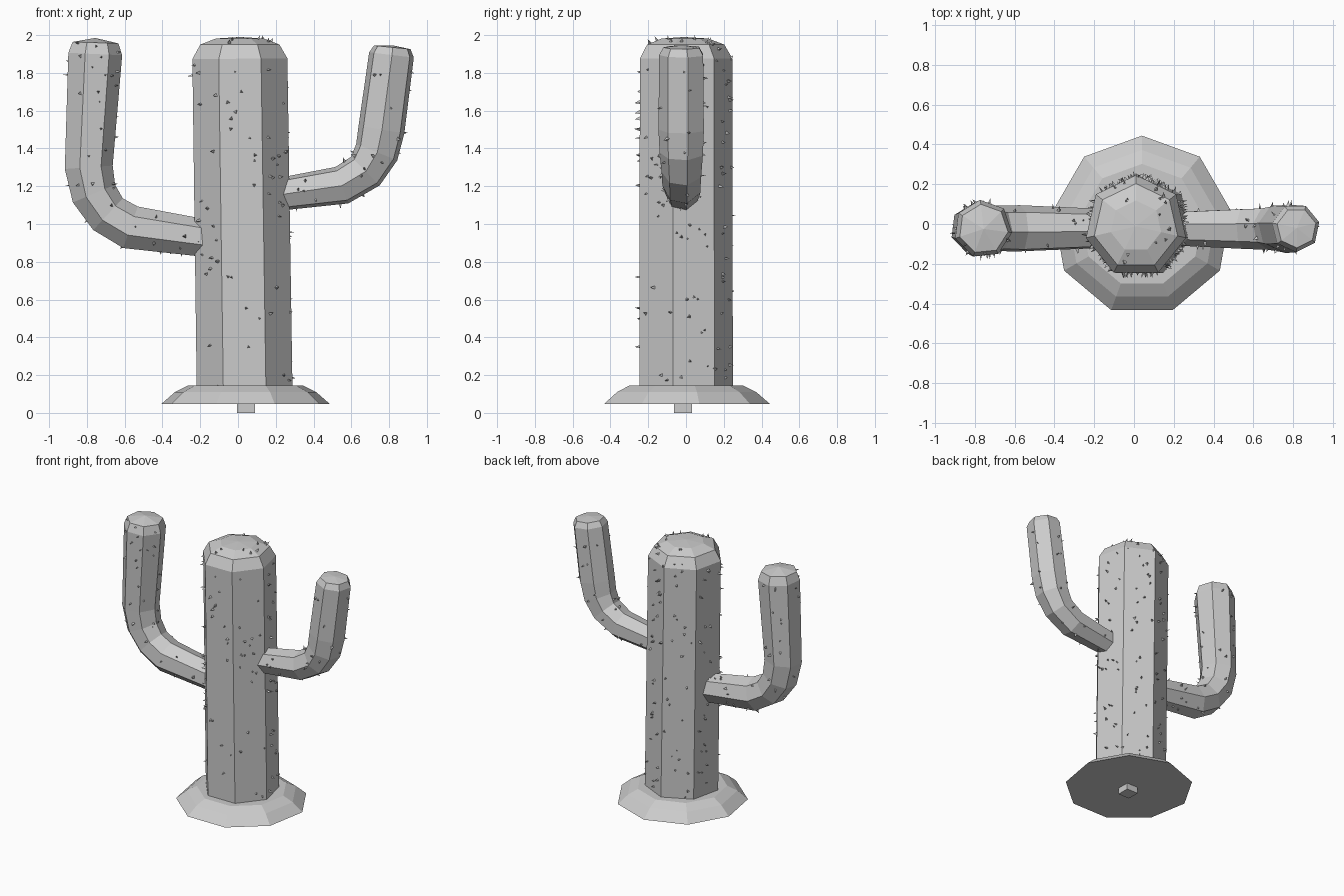
import bpy, bmesh, math, random
from mathutils import Vector

if "Cube" in bpy.data.objects:
    bpy.data.objects.remove(bpy.data.objects["Cube"])

random.seed(4)

grey = bpy.data.materials.new("plain grey")
grey.diffuse_color = (0.6, 0.6, 0.6, 1)
grey.use_nodes = True
grey.node_tree.nodes["Principled BSDF"].inputs["Base Color"].default_value = grey.diffuse_color


def finish(bm, name):
    bmesh.ops.recalc_face_normals(bm, faces=bm.faces)
    me = bpy.data.meshes.new(name)
    bm.to_mesh(me)
    bm.free()
    me.materials.append(grey)
    ob = bpy.data.objects.new(name, me)
    bpy.context.collection.objects.link(ob)
    return ob


def loft(name, path, sides, turn, side=1, y=0.0, tip=None):
    """Tube through (x, z, radius) points lying in the xz plane, closed at both ends."""
    bm = bmesh.new()
    rings = []
    pts = [Vector((p[0], y, p[1])) for p in path]
    for i, p in enumerate(pts):
        t = Vector((0, 0, 0))
        if i > 0:
            t += (p - pts[i - 1]).normalized()
        if i < len(pts) - 1:
            t += (pts[i + 1] - p).normalized()
        t.normalize()
        n = Vector((t.z, 0, -t.x)) * side
        ring = []
        for k in range(sides):
            a = math.radians(turn + 360 * k / sides)
            ring.append(bm.verts.new(p + path[i][2] * (math.cos(a) * n + math.sin(a) * Vector((0, 1, 0)))))
        rings.append(ring)
    for r0, r1 in zip(rings, rings[1:]):
        for k in range(sides):
            j = (k + 1) % sides
            bm.faces.new((r0[k], r0[j], r1[j], r1[k]))
    bm.faces.new(rings[0])
    if tip:
        top = bm.verts.new((tip[0], y, tip[1]))
        for k in range(sides):
            bm.faces.new((rings[-1][k], rings[-1][(k + 1) % sides], top))
    else:
        bm.faces.new(rings[-1])
    return finish(bm, name)


def add_spikes(name, part, count, keep):
    """Scatter little three-sided thorns over the side faces of a part."""
    me = part.data
    faces = [f for f in me.polygons if len(f.vertices) == 4]
    areas = [f.area for f in faces]
    bm = bmesh.new()
    made = 0
    while made < count:
        f = random.choices(faces, areas)[0]
        a, b, c, d = (me.vertices[v].co for v in f.vertices)
        p = a.lerp(b, random.random()).lerp(d.lerp(c, random.random()), random.random())
        if not keep(p):
            continue
        n = f.normal
        u = n.orthogonal().normalized()
        w = n.cross(u)
        r, h = random.uniform(0.006, 0.014), random.uniform(0.014, 0.03)
        spin = random.uniform(0, 6.28)
        base = [bm.verts.new(p - n * 0.004 + r * (math.cos(spin + q * 2.094) * u + math.sin(spin + q * 2.094) * w))
                for q in range(3)]
        lean = u * random.uniform(-0.008, 0.008) + w * random.uniform(-0.008, 0.008)
        apex = bm.verts.new(p + n * h + lean)
        bm.faces.new(base)
        for q in range(3):
            bm.faces.new((base[q], base[(q + 1) % 3], apex))
        made += 1
    return finish(bm, name)


# Trunk, leaning slightly, with a domed top
trunk = loft("trunk", [(0.036, 0.06, 0.26), (0.01, 1.875, 0.258), (0.01, 1.95, 0.215), (0.01, 1.982, 0.13)],
             7, 90, y=-0.012, tip=(0.01, 1.99))

# Arms, bending upward
left_arm = loft("left_arm", [(-0.12, 0.915, 0.10), (-0.57, 0.98, 0.12), (-0.69, 1.05, 0.118), (-0.765, 1.16, 0.125),
                             (-0.793, 1.30, 0.131), (-0.759, 1.90, 0.147), (-0.757, 1.96, 0.125)],
                7, 250, 1, y=-0.025, tip=(-0.756, 1.985))
right_arm = loft("right_arm", [(0.14, 1.145, 0.085), (0.55, 1.205, 0.105), (0.675, 1.28, 0.11), (0.735, 1.38, 0.12),
                               (0.76, 1.50, 0.126), (0.813, 1.895, 0.122), (0.817, 1.935, 0.10)],
                 7, 166, -1, y=-0.02, tip=(0.818, 1.946))

# Ground mound and the small peg beneath it
loft("base_mound", [(0.04, 0.048, 0.452), (0.04, 0.11, 0.38), (0.04, 0.145, 0.31)], 9, 90, y=-0.008)
bm = bmesh.new()
bmesh.ops.create_cube(bm, size=1)
for v in bm.verts:
    v.co = Vector((0.042 + v.co.x * 0.095, -0.015 + v.co.y * 0.095, 0.04 + v.co.z * 0.08))
finish(bm, "bottom_peg")

# Thorns
add_spikes("trunk_spikes", trunk, 170, lambda p: True)
add_spikes("left_arm_spikes", left_arm, 60, lambda p: p.x < -0.25)
add_spikes("right_arm_spikes", right_arm, 32, lambda p: p.x > 0.28)
